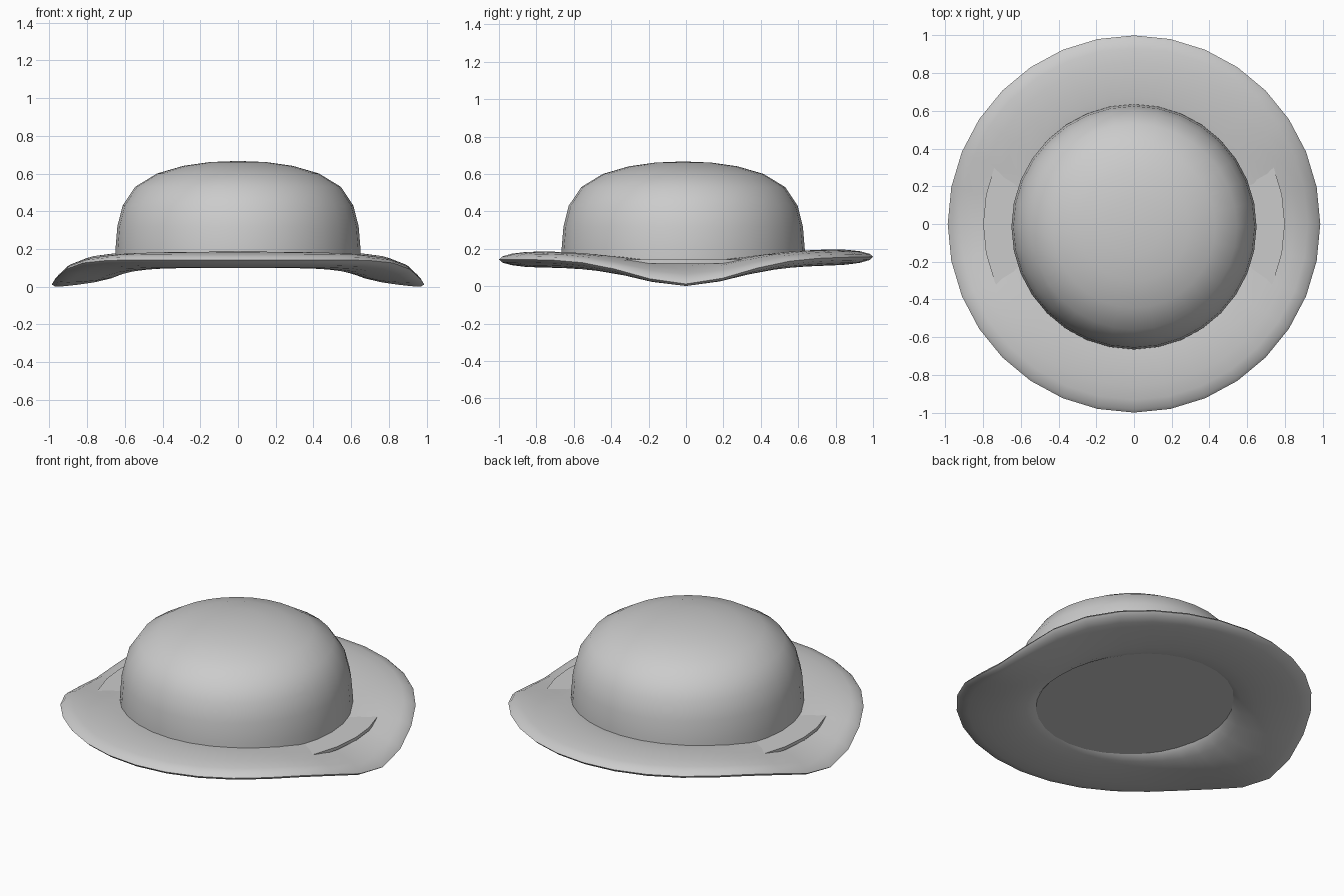
import bpy, bmesh, math

if "Cube" in bpy.data.objects:
    bpy.data.objects.remove(bpy.data.objects["Cube"])

SIDES = 32


def lathe(name, profile, closed=False, shape=None, y=0.0):
    """Revolve (r, z) points around z; shape() may bend each point."""
    bm = bmesh.new()
    rings = []
    for r, z in profile:
        if r == 0:
            rings.append([bm.verts.new((0, y, z))])
            continue
        ring = []
        for i in range(SIDES):
            a = 2 * math.pi * i / SIDES
            p = (r * math.cos(a), r * math.sin(a) + y, z)
            ring.append(bm.verts.new(shape(*p) if shape else p))
        rings.append(ring)
    pairs = list(zip(rings, rings[1:]))
    if closed:
        pairs.append((rings[-1], rings[0]))
    for a, b in pairs:
        for i in range(SIDES):
            j = (i + 1) % SIDES
            if len(a) == 1:
                bm.faces.new((a[0], b[j], b[i]))
            elif len(b) == 1:
                bm.faces.new((a[i], a[j], b[0]))
            else:
                bm.faces.new((a[i], a[j], b[j], b[i]))
    bmesh.ops.recalc_face_normals(bm, faces=bm.faces)
    me = bpy.data.meshes.new(name)
    bm.to_mesh(me)
    bm.free()
    ob = bpy.data.objects.new(name, me)
    bpy.context.collection.objects.link(ob)
    bpy.ops.object.select_all(action='DESELECT')
    ob.select_set(True)
    bpy.context.view_layer.objects.active = ob
    bpy.ops.object.shade_smooth_by_angle(angle=math.radians(40))
    return ob


# Droop of the brim at the sides, by radius
DROOP = [(0.0, 0.025), (0.54, 0.03), (0.60, 0.045), (0.65, 0.06),
         (0.75, 0.08), (0.90, 0.107), (1.0, 0.138)]


def bend_brim(x, y, z):
    r = math.hypot(x, y)
    drop = DROOP[-1][1]
    for (r0, d0), (r1, d1) in zip(DROOP, DROOP[1:]):
        if r0 <= r <= r1:
            drop = d0 + (d1 - d0) * (r - r0) / (r1 - r0)
            break
    fall = math.exp(-(y / 0.4) ** 2)
    return (x * 0.988, y, z + 0.007 * y - drop * fall)


# Brim: flattened torus, drooping at both sides
section = [(0.77 + 0.23 * math.cos(2 * math.pi * k / 16),
            0.150 + 0.043 * math.sin(2 * math.pi * k / 16)) for k in range(16)]
lathe("brim", section, closed=True, shape=bend_brim)

# Thin disc that closes the crown and shows through the drooped sides
lathe("crown_base", [(0, 0.122), (0.80, 0.122), (0.80, 0.142), (0, 0.142)])

# Rounded crown
lathe("crown", [(0.65, 0.135), (0.65, 0.20), (0.64, 0.32), (0.612, 0.43),
                (0.545, 0.53), (0.43, 0.60), (0.29, 0.641), (0.15, 0.661),
                (0, 0.667)], y=-0.015)
